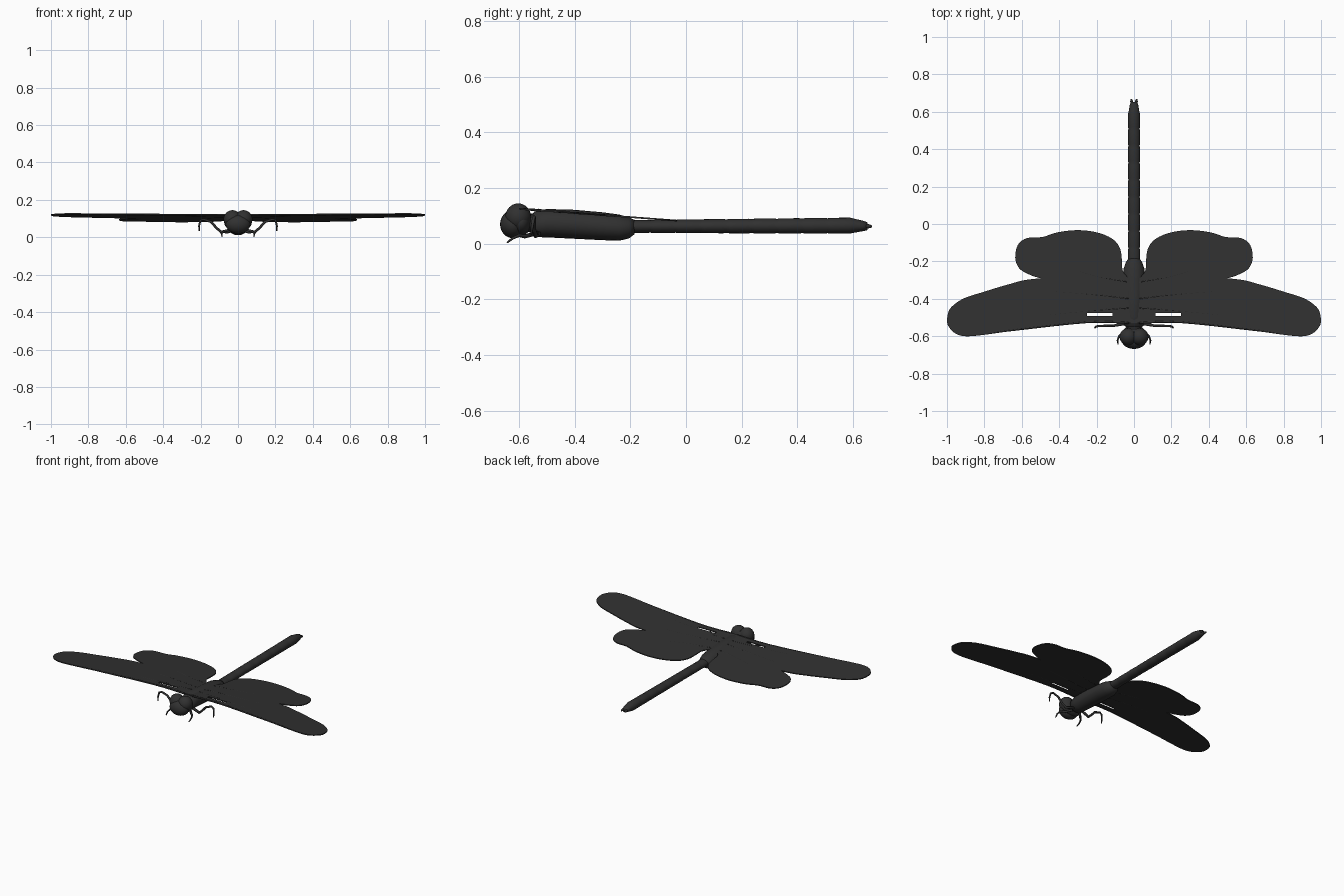
import bpy, bmesh, math
from mathutils import Vector

cube = bpy.data.objects.get("Cube")
if cube:
    bpy.data.objects.remove(cube, do_unlink=True)

dark = bpy.data.materials.new("charcoal")
dark.use_nodes = True
dark.diffuse_color = (0.03, 0.03, 0.03, 1)
dark.node_tree.nodes["Principled BSDF"].inputs["Base Color"].default_value = (0.03, 0.03, 0.03, 1)


def finish(name, bm, mirror=False, thickness=0, smooth=True):
    bmesh.ops.recalc_face_normals(bm, faces=bm.faces)
    mesh = bpy.data.meshes.new(name)
    bm.to_mesh(mesh)
    bm.free()
    mesh.materials.append(dark)
    for p in mesh.polygons:
        p.use_smooth = smooth
    ob = bpy.data.objects.new(name, mesh)
    bpy.context.collection.objects.link(ob)
    if thickness:
        mod = ob.modifiers.new("Thickness", 'SOLIDIFY')
        mod.thickness = thickness
        mod.offset = 0
    if mirror:
        ob.modifiers.new("Mirror", 'MIRROR')
    return ob


def loft(name, rings, sides=20):
    """Body of elliptical rings (y, half width, half height, centre z)."""
    bm = bmesh.new()
    loops = []
    for y, rx, rz, zc in rings:
        angles = [math.tau * i / sides for i in range(sides)]
        loops.append([bm.verts.new((rx * math.cos(a), y, zc + rz * math.sin(a))) for a in angles])
    for a, b in zip(loops, loops[1:]):
        for i in range(sides):
            j = (i + 1) % sides
            bm.faces.new((a[i], a[j], b[j], b[i]))
    bm.faces.new(loops[0])
    bm.faces.new(loops[-1])
    return finish(name, bm)


def ellipsoid(name, centre, radii, mirror=False):
    bm = bmesh.new()
    bmesh.ops.create_uvsphere(bm, u_segments=24, v_segments=16, radius=1)
    bmesh.ops.scale(bm, vec=radii, verts=bm.verts)
    bmesh.ops.translate(bm, vec=centre, verts=bm.verts)
    return finish(name, bm, mirror)


def tube(name, points, radii, sides=8):
    """Mirrored tapering tube along a path."""
    bm = bmesh.new()
    pts = [Vector(p) for p in points]
    loops = []
    for i, p in enumerate(pts):
        d = (pts[min(i + 1, len(pts) - 1)] - pts[max(i - 1, 0)]).normalized()
        u = d.cross(Vector((0, 1, 0.3))).normalized()
        v = d.cross(u)
        loops.append([bm.verts.new(p + radii[i] * (u * math.cos(math.tau * k / sides)
                                                  + v * math.sin(math.tau * k / sides)))
                      for k in range(sides)])
    for a, b in zip(loops, loops[1:]):
        for i in range(sides):
            j = (i + 1) % sides
            bm.faces.new((a[i], a[j], b[j], b[i]))
    bm.faces.new(loops[0])
    bm.faces.new(loops[-1])
    return finish(name, bm, True)


def wing_z(y):
    return 0.122 - 0.075 * (y + 0.55)


def spline(pts, steps=4):
    """Smooth open path through the points."""
    out = []
    p = [Vector(q) for q in pts]
    p = [p[0]] + p + [p[-1]]
    for a, b, c, d in zip(p, p[1:], p[2:], p[3:]):
        for s in range(steps):
            t = s / steps
            out.append(0.5 * (2 * b + (c - a) * t + (2 * a - 5 * b + 4 * c - d) * t * t
                              + (3 * b - a - 3 * c + d) * t ** 3))
    return out + [p[-1]]


def wing(name, outline):
    bm = bmesh.new()
    face = bm.faces.new([bm.verts.new((q[0], q[1], wing_z(q[1]))) for q in outline])
    bmesh.ops.triangulate(bm, faces=[face])
    return finish(name, bm, True, 0.006, False)


# Head with two large eyes and a rounded face
ellipsoid("eye", (0.03, -0.603, 0.097), (0.047, 0.046, 0.048), True)
ellipsoid("face", (0, -0.622, 0.07), (0.066, 0.046, 0.05))
ellipsoid("head_back", (0, -0.592, 0.08), (0.074, 0.038, 0.05))
loft("neck", [(-0.6, 0.035, 0.03, 0.075), (-0.53, 0.04, 0.035, 0.075)])

# Thorax, with a fuller rear end
loft("thorax", [(-0.557, 0.032, 0.03, 0.068), (-0.545, 0.05, 0.046, 0.07), (-0.5, 0.056, 0.051, 0.074),
                (-0.4, 0.058, 0.052, 0.07), (-0.3, 0.058, 0.05, 0.063), (-0.24, 0.056, 0.047, 0.058),
                (-0.205, 0.044, 0.038, 0.057), (-0.185, 0.03, 0.026, 0.06)])

# Abdomen in gently pinched segments, narrowing to the tip
rings = []
segments = 9
for i in range(segments):
    for t, pinch in ((0.0, 0.94), (0.12, 1.0), (0.88, 1.0)):
        f = (i + t) / segments
        y = -0.22 + 0.82 * f
        half_height = 0.023 + 0.006 * f
        rings.append((y, 0.032 * pinch, half_height * pinch, 0.062 + 0.003 * f))
rings += [(0.6, 0.029, 0.026, 0.065), (0.635, 0.023, 0.019, 0.064), (0.652, 0.018, 0.014, 0.063)]
loft("abdomen", rings)
tube("tail_clasper", [(0.011, 0.64, 0.063), (0.013, 0.656, 0.063), (0.014, 0.668, 0.062)],
     [0.008, 0.008, 0.004])

# Forewings: long membranes with a narrow slot behind the front spar
lead = [(0.25, -0.525), (0.4, -0.543), (0.62, -0.567), (0.8, -0.592), (0.9, -0.6), (0.955, -0.585),
        (0.993, -0.545), (0.999, -0.505), (0.985, -0.455), (0.94, -0.415), (0.89, -0.39), (0.81, -0.365),
        (0.73, -0.34), (0.66, -0.32), (0.57, -0.298), (0.4, -0.285), (0.2, -0.29), (0.0, -0.31)]
wing("forewing", [(0, -0.5), (0.115, -0.5), (0.115, -0.476), (0.25, -0.476)]
     + [tuple(p) for p in spline(lead)])
wing("forewing_spar", [(0, -0.53), (0.12, -0.522), (0.27, -0.527), (0.27, -0.492), (0, -0.492)])

# Hindwings: short and broad
hind = [(0.03, -0.29), (0.06, -0.25), (0.064, -0.2), (0.075, -0.13), (0.115, -0.08), (0.195, -0.046),
        (0.3, -0.033), (0.41, -0.045), (0.49, -0.07), (0.57, -0.075), (0.62, -0.11), (0.635, -0.18),
        (0.615, -0.235), (0.57, -0.265), (0.5, -0.29), (0.3, -0.34), (0.03, -0.36)]
wing("hindwing", [tuple(p) for p in spline(hind)])

# Raised veins fanning from the wing roots
veins = {
    "forewing_front_vein": [(0.03, -0.528), (0.25, -0.525), (0.62, -0.565), (0.88, -0.597)],
    "forewing_middle_vein": [(0.03, -0.45), (0.3, -0.47), (0.6, -0.5), (0.93, -0.53)],
    "forewing_rear_vein": [(0.03, -0.4), (0.3, -0.37), (0.55, -0.36), (0.8, -0.4)],
    "hindwing_vein": [(0.04, -0.31), (0.2, -0.28), (0.4, -0.22), (0.58, -0.19)],
}
for name, pts in veins.items():
    path = spline([(x, y, wing_z(y)) for x, y in pts])
    size = 0.006 if "front" in name else 0.0042
    tube(name, path, [size * (1 - 0.5 * i / len(path)) for i in range(len(path))], 6)

# Legs: bent middle pair and short front pair
tube("middle_leg", [(0.035, -0.53, 0.04), (0.09, -0.54, 0.028), (0.115, -0.545, 0.05),
                    (0.145, -0.545, 0.083), (0.185, -0.545, 0.096), (0.202, -0.548, 0.09),
                    (0.208, -0.553, 0.06), (0.207, -0.556, 0.033)],
     [0.009, 0.008, 0.007, 0.007, 0.006, 0.006, 0.005, 0.003])
tube("front_leg", [(0.03, -0.55, 0.035), (0.06, -0.58, 0.026), (0.08, -0.6, 0.03),
                   (0.088, -0.622, 0.02), (0.085, -0.643, 0.004)],
     [0.008, 0.007, 0.006, 0.005, 0.003])
